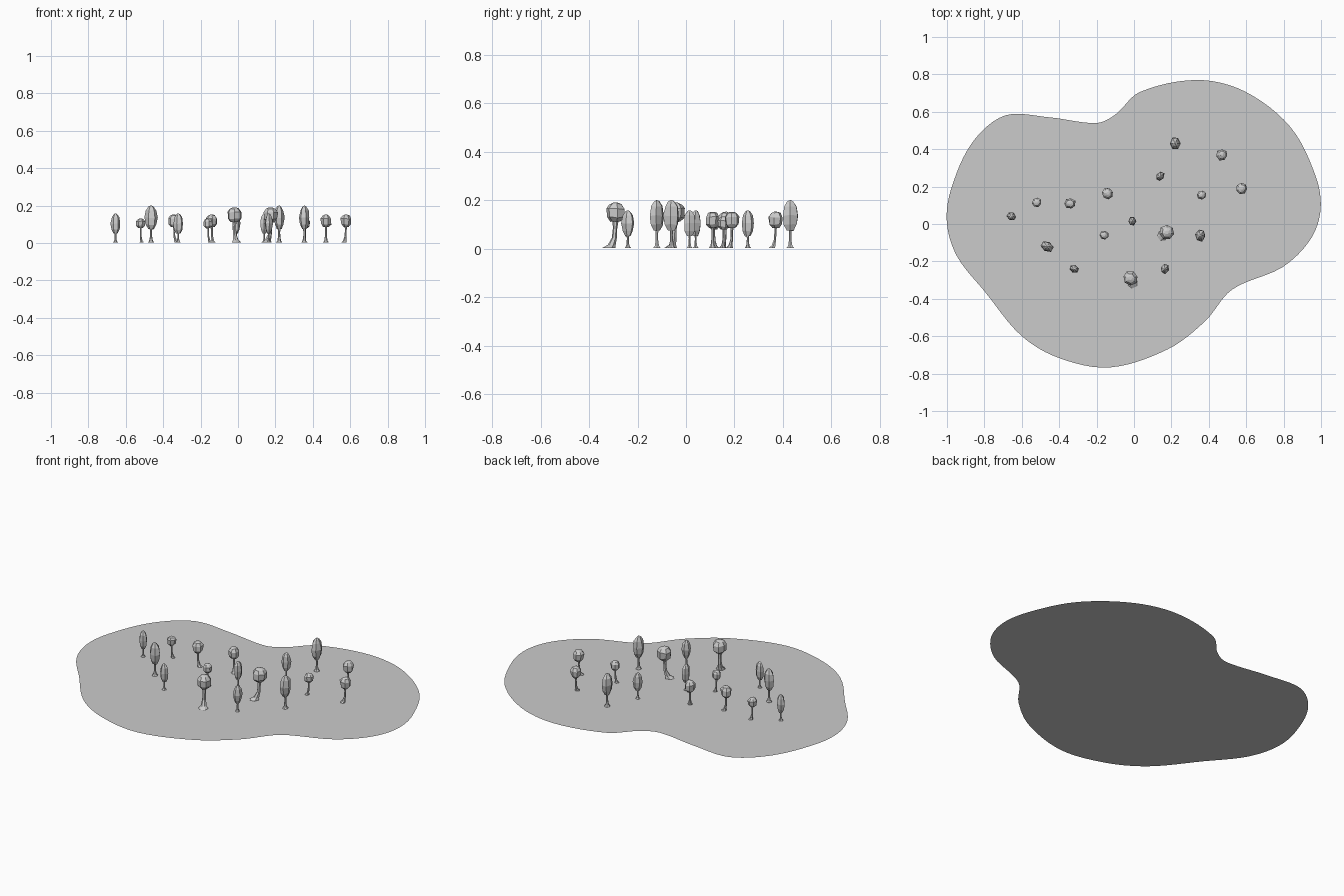
import bpy, bmesh, math, random
from mathutils import Vector

cube = bpy.data.objects.get("Cube")
if cube:
    bpy.data.objects.remove(cube)

grey = bpy.data.materials.new("plain grey")
grey.use_nodes = True
grey.diffuse_color = (0.6, 0.6, 0.6, 1)
shader = next(n for n in grey.node_tree.nodes if n.type == 'BSDF_PRINCIPLED')
shader.inputs["Base Color"].default_value = grey.diffuse_color


def make_object(name, bm):
    bmesh.ops.recalc_face_normals(bm, faces=bm.faces)
    mesh = bpy.data.meshes.new(name)
    bm.to_mesh(mesh)
    bm.free()
    mesh.materials.append(grey)
    obj = bpy.data.objects.new(name, mesh)
    bpy.context.scene.collection.objects.link(obj)
    return obj


def loft(bm, rings, sides, squash=1.0, jitter=0.0, rng=None):
    """Join rings of (height, radius, sideways offset) and cap both ends."""
    loops = []
    for z, radius, shift in rings:
        loop = []
        for i in range(sides):
            a = math.tau * (i + 0.5) / sides
            r = radius * (1 + (rng.uniform(-jitter, jitter) if rng else 0))
            dz = radius * rng.uniform(-jitter, jitter) if rng else 0
            loop.append(bm.verts.new((shift + r * math.cos(a), r * squash * math.sin(a), z + dz)))
        loops.append(loop)
    for low, high in zip(loops, loops[1:]):
        for i in range(sides):
            j = (i + 1) % sides
            bm.faces.new((low[i], low[j], high[j], high[i]))
    bm.faces.new(loops[0][::-1])
    bm.faces.new(loops[-1])


# Ground: a flat sheet with a smooth closed outline
outline = [(-1, 0), (-.98, .18), (-.865, .435), (-.69, .58), (-.45, .57), (-.2, .54),
           (-.1, .585), (.03, .705), (.335, .77), (.59, .71), (.835, .52), (.97, .26),
           (.998, .08), (.945, -.08), (.795, -.23), (.525, -.35), (.38, -.52),
           (.18, -.67), (-.13, -.767), (-.405, -.715), (-.605, -.595), (-.795, -.365),
           (-.945, -.175)]
points = [Vector(p) for p in outline]
count = len(points)
bm = bmesh.new()
edge = []
for i in range(count):
    a, b, c, d = (points[(i + k) % count] for k in (-1, 0, 1, 2))
    # tangents scaled to the length of the span keep uneven spans smooth
    span = (c - b).length
    m0 = (c - a) * span / ((b - a).length + span)
    m1 = (d - b) * span / ((d - c).length + span)
    for s in range(6):
        t = s / 6
        p = (b * (2*t**3 - 3*t**2 + 1) + m0 * (t**3 - 2*t**2 + t)
             + c * (3*t**2 - 2*t**3) + m1 * (t**3 - t**2))
        edge.append(bm.verts.new((p.x, p.y, 0)))
bm.faces.new(edge[::-1])
bmesh.ops.triangulate(bm, faces=bm.faces)
ground = make_object("ground", bm)
if ground.data.polygons[0].normal.z < 0:
    ground.data.flip_normals()

# Tree kinds: crown bottom, crown top, crown radius, trunk radius, lean
KINDS = {
    "tall_oval": (.075, .2, .035, .008, 0),
    "small_oval": (.052, .158, .027, .006, 0),
    "large_round": (.112, .19, .041, .013, .03),
    "small_round": (.086, .152, .031, .007, .015),
    "tiny_round": (.08, .132, .026, .006, .01),
}
# Crown profiles: share of height, share of radius
OVAL = [(0, .45), (.2, .85), (.5, 1), (.8, .8), (.96, .4), (1, .12)]
ROUND = [(0, .5), (.22, .92), (.68, 1), (.92, .65), (1, .25)]
# Trunk profile: share of height, share of radius, share of lean
TRUNK = [(0, 2.1, 1), (.1, 1.25, .6), (.35, .8, .2), (.65, .7, .1), (1, 1, 0)]


def tree(name, kind, x, y, turn, rng):
    bottom, top, radius, stem, lean = KINDS[kind]
    is_oval = kind.endswith("oval")
    base = .004
    join = bottom + .012
    trunk = bmesh.new()
    loft(trunk, [(base + (join - base) * h, stem * r, lean * s) for h, r, s in TRUNK], 6)
    crown = bmesh.new()
    profile = OVAL if is_oval else ROUND
    loft(crown, [(bottom + (top - bottom) * h, radius * r, 0) for h, r in profile],
         6 if is_oval else 7, .8 if is_oval else .95, .09, rng)
    for part, bm in (("trunk", trunk), ("crown", crown)):
        obj = make_object(name + "_" + part, bm)
        obj.location = (x, y, 0)
        obj.rotation_euler.z = math.radians(turn)


# Grove: positions of each kind with the direction its trunk leans
GROVE = {
    "tall_oval": [(.22, .43, 90), (.355, -.06, 80), (-.465, -.12, -30)],
    "small_oval": [(.14, .255, 60), (-.655, .04, -30), (-.01, .015, 90),
                   (-.32, -.24, -20), (.165, -.24, 70)],
    "large_round": [(.175, -.045, 217), (-.02, -.29, 295)],
    "small_round": [(.47, .37, 270), (.577, .19, 225), (-.14, .163, 300), (-.343, .11, 0)],
    "tiny_round": [(.36, .155, 200), (-.52, .115, 60), (-.16, -.06, 0)],
}
rng = random.Random(4)
for kind, spots in GROVE.items():
    for n, (x, y, turn) in enumerate(spots, 1):
        tree(f"{kind}_tree_{n}", kind, x, y, turn, rng)
